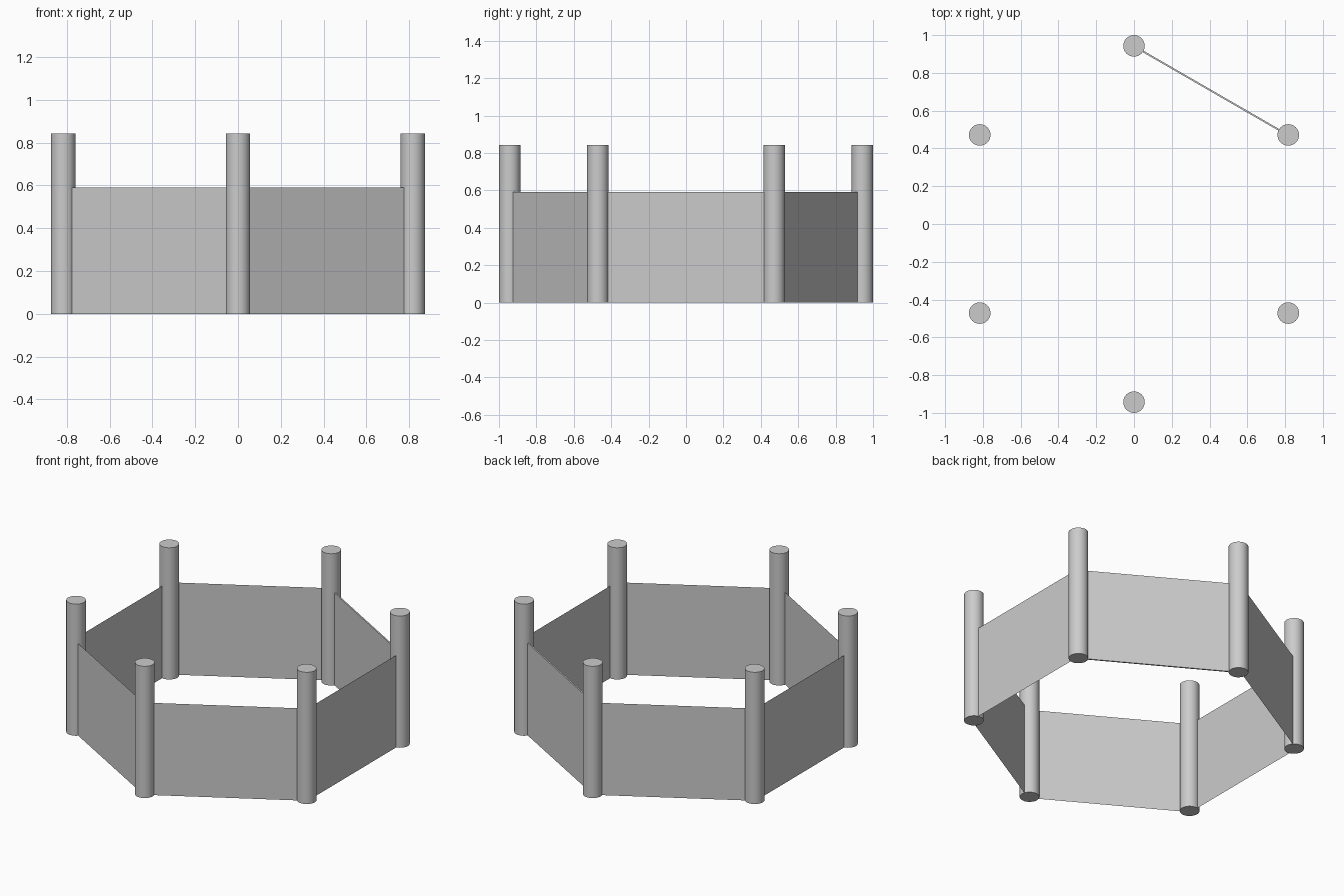
import bpy
from math import radians, cos, pi
from mathutils import Matrix, Vector

if "Cube" in bpy.data.objects:
    bpy.data.objects.remove(bpy.data.objects["Cube"])

RING = 0.943      # centre line of the posts
POST_R = 0.057
POST_H = 0.843
PANEL_H = 0.59
APOTHEM = RING * cos(pi / 6)


def post(angle):
    p = Matrix.Rotation(angle, 3, 'Z') @ Vector((RING, 0, POST_H / 2))
    bpy.ops.mesh.primitive_cylinder_add(vertices=32, radius=POST_R, depth=POST_H, location=p)
    bpy.context.object.name = "post"
    bpy.ops.object.shade_smooth_by_angle(angle=radians(40))


def panel(angle, offset, name):
    # Upright sheet between two posts, facing outward
    x, y = APOTHEM + offset, RING / 2
    rot = Matrix.Rotation(angle, 3, 'Z')
    corners = [(x, -y, 0), (x, y, 0), (x, y, PANEL_H), (x, -y, PANEL_H)]
    mesh = bpy.data.meshes.new(name)
    mesh.from_pydata([rot @ Vector(c) for c in corners], [], [(0, 1, 2, 3)])
    obj = bpy.data.objects.new(name, mesh)
    bpy.context.collection.objects.link(obj)
    return obj


# Six posts, with a panel in each gap
for i in range(6):
    post(radians(30 + 60 * i))
    if i == 0:
        # The back right panel is a thin slab
        gate = panel(radians(60), 0.003, "thick_panel")
        solid = gate.modifiers.new("thickness", 'SOLIDIFY')
        solid.thickness = 0.009
        solid.offset = -1
    else:
        panel(radians(60 + 60 * i), 0.012, "panel")
